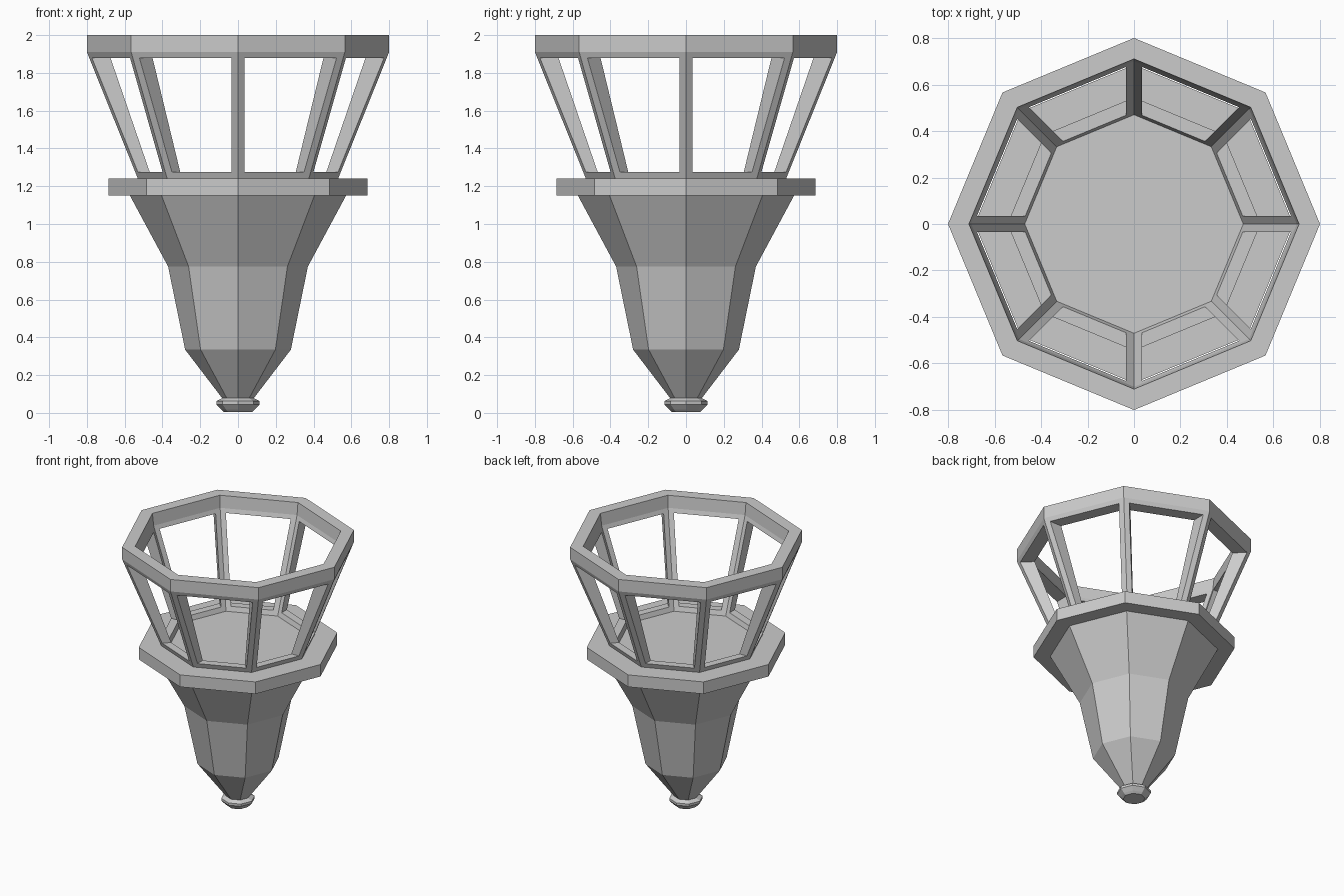
import bpy, bmesh
from math import sin, cos, pi
from mathutils import Vector

if "Cube" in bpy.data.objects:
    bpy.data.objects.remove(bpy.data.objects["Cube"])

N = 8


def corner(i, r, z):
    a = 2 * pi * i / N
    return Vector((r * cos(a), r * sin(a), z))


def finish(name, bm):
    bmesh.ops.remove_doubles(bm, verts=bm.verts, dist=1e-5)
    bmesh.ops.recalc_face_normals(bm, faces=bm.faces)
    me = bpy.data.meshes.new(name)
    bm.to_mesh(me)
    bm.free()
    ob = bpy.data.objects.new(name, me)
    bpy.context.collection.objects.link(ob)
    return ob


def lathe(name, profile, closed=False):
    """Octagonal loft of (radius, z) rows, capped or joined into a ring."""
    bm = bmesh.new()
    rows = [[bm.verts.new(corner(i, r, z)) for i in range(N)] for r, z in profile]
    pairs = list(zip(rows, rows[1:]))
    if closed:
        pairs.append((rows[-1], rows[0]))
    else:
        bm.faces.new(rows[0])
        bm.faces.new(rows[-1])
    for lo, hi in pairs:
        for i in range(N):
            j = (i + 1) % N
            bm.faces.new((lo[i], lo[j], hi[j], hi[i]))
    return finish(name, bm)


# Tapered body, bottom knob and deck slab
lathe("tapered_body", [(0.07, 0.06), (0.28, 0.335), (0.37, 0.775), (0.572, 1.15)])
lathe("bottom_knob", [(0.075, 0.005), (0.09, 0.018), (0.115, 0.045),
                      (0.115, 0.062), (0.085, 0.078)])
lathe("deck_slab", [(0.685, 1.15), (0.685, 1.24)])

# Flared cage: tapered outer and inner skins with one window per side
Z0, Z1, SILL, HEAD = 1.24, 1.91, 1.275, 1.88
HALF_POST = 0.038


def radius(r0, r1, z):
    return r0 + (r1 - r0) * (z - Z0) / (Z1 - Z0)


def panel(bm, i, r0, r1):
    """One framed side of a skin; returns its outer and window corners."""
    frame = [corner(i, r0, Z0), corner(i + 1, r0, Z0),
             corner(i + 1, r1, Z1), corner(i, r1, Z1)]
    hole = []
    for k, z in ((0, SILL), (1, SILL), (1, HEAD), (0, HEAD)):
        r = radius(r0, r1, z)
        p, q = corner(i + k, r, z), corner(i + 1 - k, r, z)
        hole.append(p + (q - p).normalized() * HALF_POST)
    return [bm.verts.new(v) for v in frame], [bm.verts.new(v) for v in hole]


bm = bmesh.new()
for i in range(N):
    out_frame, out_hole = panel(bm, i, 0.53, 0.80)
    in_frame, in_hole = panel(bm, i, 0.47, 0.70)
    for a, b in ((out_frame, out_hole), (in_frame, in_hole), (out_hole, in_hole)):
        for k in range(4):
            m = (k + 1) % 4
            bm.faces.new((a[k], a[m], b[m], b[k]))
finish("window_cage", bm)

# Top rim closing the cage
lathe("top_rim", [(0.80, Z1), (0.80, 2.0), (0.71, 2.0), (0.70, Z1)], closed=True)
